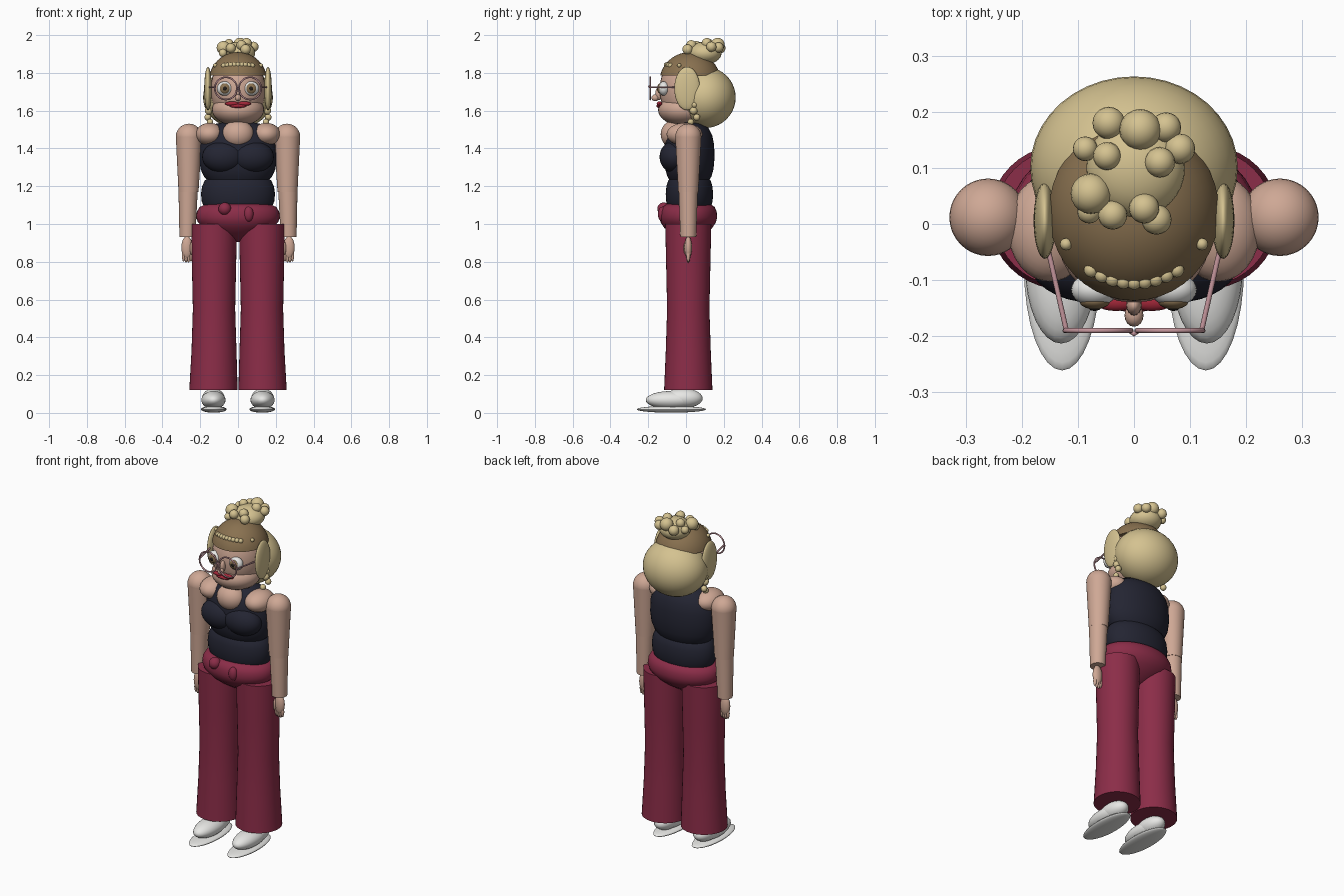
import bpy, bmesh, math
from mathutils import Vector, Matrix


def mat(name, rgb):
    m = bpy.data.materials.new(name)
    m.diffuse_color = (*rgb, 1)
    return m


SKIN = mat("skin", (0.62, 0.39, 0.30))
BLONDE = mat("blonde_hair", (0.66, 0.54, 0.28))
BROWN = mat("brown_roots", (0.25, 0.165, 0.08))
MAROON = mat("maroon_cloth", (0.26, 0.026, 0.065))
NAVY = mat("navy_cloth", (0.017, 0.018, 0.032))
WHITE = mat("white", (0.82, 0.82, 0.80))
PINK = mat("pink_frame", (0.55, 0.30, 0.33))
LIP = mat("lip_red", (0.36, 0.02, 0.04))
DARK = mat("pupil_dark", (0.015, 0.012, 0.01))


def finish(bm, name, m):
    bmesh.ops.recalc_face_normals(bm, faces=bm.faces)
    me = bpy.data.meshes.new(name)
    bm.to_mesh(me)
    bm.free()
    me.materials.append(m)
    ob = bpy.data.objects.new(name, me)
    bpy.context.collection.objects.link(ob)
    bpy.ops.object.select_all(action='DESELECT')
    ob.select_set(True)
    bpy.context.view_layer.objects.active = ob
    bpy.ops.object.shade_smooth_by_angle(angle=math.radians(40))
    return ob


def ball(name, m, c, r, seg=32, cut=None):
    """Ellipsoid, optionally keeping only what lies above height cut."""
    if not isinstance(r, tuple):
        r = (r, r, r)
    bm = bmesh.new()
    bmesh.ops.create_uvsphere(bm, u_segments=seg, v_segments=seg // 2, radius=1,
                              matrix=Matrix.Translation(c) @ Matrix.Diagonal((*r, 1)))
    if cut is not None:
        geom = bm.verts[:] + bm.edges[:] + bm.faces[:]
        bmesh.ops.bisect_plane(bm, geom=geom, plane_co=(0, 0, cut),
                               plane_no=(0, 0, -1), clear_outer=True)
        bmesh.ops.holes_fill(bm, edges=[e for e in bm.edges if e.is_boundary])
    return finish(bm, name, m)


def lathe(name, m, rings, y_ratio=1.0, seg=40):
    """Stack of elliptical rings (x, y, z, radius), capped at both ends."""
    bm = bmesh.new()
    loops = []
    for x, y, z, r in rings:
        loops.append([bm.verts.new((x + r * math.cos(a), y + r * y_ratio * math.sin(a), z))
                      for a in (2 * math.pi * i / seg for i in range(seg))])
    for a, b in zip(loops, loops[1:]):
        for i in range(seg):
            j = (i + 1) % seg
            bm.faces.new((a[i], a[j], b[j], b[i]))
    bm.faces.new(loops[0])
    bm.faces.new(loops[-1])
    return finish(bm, name, m)


def tube(name, m, pts, r, closed=False):
    cu = bpy.data.curves.new(name, 'CURVE')
    cu.dimensions = '3D'
    cu.bevel_depth = r
    cu.bevel_resolution = 2
    cu.use_fill_caps = True
    sp = cu.splines.new('POLY')
    sp.points.add(len(pts) - 1)
    for p, q in zip(sp.points, pts):
        p.co = (*q, 1)
    sp.use_cyclic_u = closed
    cu.materials.append(m)
    ob = bpy.data.objects.new(name, cu)
    bpy.context.collection.objects.link(ob)
    return ob


# Trousers: hips and belt knots
lathe("hips", MAROON, [(0, 0.012, z, r) for z, r in
      [(0.905, 0.02), (0.92, 0.07), (0.95, 0.135), (0.98, 0.185), (1.01, 0.213),
       (1.035, 0.222), (1.065, 0.218), (1.09, 0.203), (1.105, 0.17)]], 0.69)
ball("belt_knot", MAROON, (-0.07, -0.118, 1.08), 0.034, 24)
ball("belt_buckle", MAROON, (0.056, -0.125, 1.052), (0.026, 0.024, 0.04), 24)

# Tank top: belly, chest and bust
lathe("belly", NAVY, [(0, 0.018, z, r) for z, r in
      [(1.07, 0.165), (1.09, 0.18), (1.12, 0.192), (1.16, 0.196), (1.20, 0.19),
       (1.23, 0.176), (1.25, 0.15)]], 0.64)
lathe("chest", NAVY, [(0, 0.018, z, r) for z, r in
      [(1.22, 0.15), (1.25, 0.18), (1.29, 0.198), (1.35, 0.206), (1.42, 0.203),
       (1.47, 0.187), (1.505, 0.16), (1.53, 0.12), (1.54, 0.07)]], 0.645)
for s in (-1, 1):
    ball("bust", NAVY, (s * 0.075, -0.06, 1.355), (0.115, 0.08, 0.085))

# Neck and neckline
ball("neckline", SKIN, (0, -0.062, 1.475), (0.085, 0.072, 0.075))
lathe("neck", SKIN, [(0, 0.02, 1.48, 0.075), (0, 0.02, 1.62, 0.07)])

for s in (-1, 1):
    # Legs
    lathe("trouser_leg", MAROON, [(s * 0.13, 0.012, 0.12, 0.128), (s * 0.127, 0.012, 0.33, 0.119),
                                  (s * 0.127, 0.012, 0.55, 0.112), (s * 0.127, 0.012, 0.78, 0.117),
                                  (s * 0.127, 0.012, 1.0, 0.122)])
    # Shoes
    ball("shoe_sole", WHITE, (s * 0.128, -0.078, 0.019), (0.068, 0.183, 0.018))
    ball("shoe_toe", WHITE, (s * 0.13, -0.075, 0.068), (0.064, 0.138, 0.048))
    ball("shoe_heel", WHITE, (s * 0.13, -0.015, 0.077), (0.06, 0.103, 0.052))
    # Arms
    ball("shoulder_slope", SKIN, (s * 0.15, -0.008, 1.475), (0.075, 0.095, 0.06))
    ball("shoulder", SKIN, (s * 0.26, 0.012, 1.462), 0.069)
    lathe("upper_arm", SKIN, [(s * 0.262, 0.012, 1.17, 0.053), (s * 0.26, 0.012, 1.462, 0.069)])
    lathe("forearm", SKIN, [(s * 0.268, 0.012, 0.93, 0.042), (s * 0.264, 0.012, 1.18, 0.051)])
    # Hands
    ball("palm", SKIN, (s * 0.27, 0.012, 0.875), (0.03, 0.02, 0.06), 24)
    for i, x in enumerate((0.249, 0.262, 0.275, 0.288)):
        ball("finger", SKIN, (s * x, 0.012, 0.832 - 0.006 * (i in (1, 2))),
             (0.009, 0.011, 0.032), 12)
    ball("thumb", SKIN, (s * 0.245, -0.002, 0.872), (0.01, 0.011, 0.035), 12)

# Head
ball("face", SKIN, (0, 0.01, 1.71), (0.145, 0.15, 0.19))
ball("jaw", SKIN, (0, -0.015, 1.605), (0.138, 0.133, 0.085))
ball("hair_cap", BROWN, (0, 0.022, 1.755), (0.155, 0.162, 0.155), 40, cut=1.785)
ball("hair_back", BLONDE, (0, 0.1, 1.67), (0.185, 0.163, 0.162), 40)

# Nose and lips
ball("nose_bridge", SKIN, (0, -0.145, 1.69), (0.014, 0.018, 0.035), 16)
ball("nose_tip", SKIN, (0, -0.163, 1.668), (0.017, 0.02, 0.018), 16)
ball("lower_lip", LIP, (0, -0.142, 1.625), (0.045, 0.015, 0.011), 20)

for s in (-1, 1):
    ball("upper_lip", LIP, (s * 0.032, -0.14, 1.637), (0.037, 0.015, 0.012), 20)
    # Eyes, layered forward
    ball("eye_white", WHITE, (s * 0.07, -0.117, 1.717), (0.042, 0.03, 0.038), 24)
    ball("iris", BROWN, (s * 0.07, -0.138, 1.717), (0.027, 0.014, 0.027), 20)
    ball("pupil", DARK, (s * 0.07, -0.146, 1.717), (0.013, 0.009, 0.013), 16)
    # Glasses
    tube("lens_frame", PINK, [(s * 0.064 + 0.059 * math.cos(a), -0.19, 1.718 + 0.059 * math.sin(a))
                              for a in (2 * math.pi * i / 32 for i in range(32))], 0.0045, True)
    tube("temple_arm", PINK, [(s * 0.121, -0.188, 1.724), (s * 0.152, -0.05, 1.724)], 0.0045)
    # Side hair and hanging curls
    ball("side_hair", BLONDE, (s * 0.159, 0.006, 1.717), (0.02, 0.068, 0.115))
    for x, y, z, r in ((0.155, 0.04, 1.60, 0.021), (0.16, 0.057, 1.565, 0.018),
                       (0.148, 0.025, 1.54, 0.017), (0.158, 0.045, 1.632, 0.018)):
        ball("hanging_curl", BLONDE, (s * x, y, z), r, 16)
    ball("temple_curl", BLONDE, (s * 0.121, -0.036, 1.84), 0.011, 12)
tube("glasses_bridge", PINK, [(-0.008, -0.19, 1.722), (0, -0.196, 1.728), (0.008, -0.19, 1.722)], 0.0045)

# Fringe of small curls
for i in range(9):
    t = (i - 4) / 4
    ball("fringe_curl", BLONDE, (0.076 * t, -0.104 + 0.022 * t * t, 1.843 - 0.004 * t * t), 0.0135, 14)

# Top bun with curls on its surface
B = Vector((0.003, 0.1, 1.905))
ball("hair_bun", BLONDE, B, (0.088, 0.088, 0.06))
for x, y, r in ((-0.045, 0.18, 0.029), (0.011, 0.168, 0.037), (0.057, 0.172, 0.027),
                (0.082, 0.134, 0.027), (0.046, 0.11, 0.027), (-0.048, 0.121, 0.025),
                (-0.087, 0.134, 0.022), (-0.077, 0.054, 0.036), (-0.038, 0.016, 0.026),
                (0.018, 0.028, 0.027), (0.04, 0.008, 0.027), (-0.08, 0.022, 0.021)):
    d = min(1, math.hypot(x - B.x, y - B.y) / 0.105)
    ball("bun_curl", BLONDE, (x, y, B.z + 0.058 * math.sqrt(1 - d * d)), r, 20)
